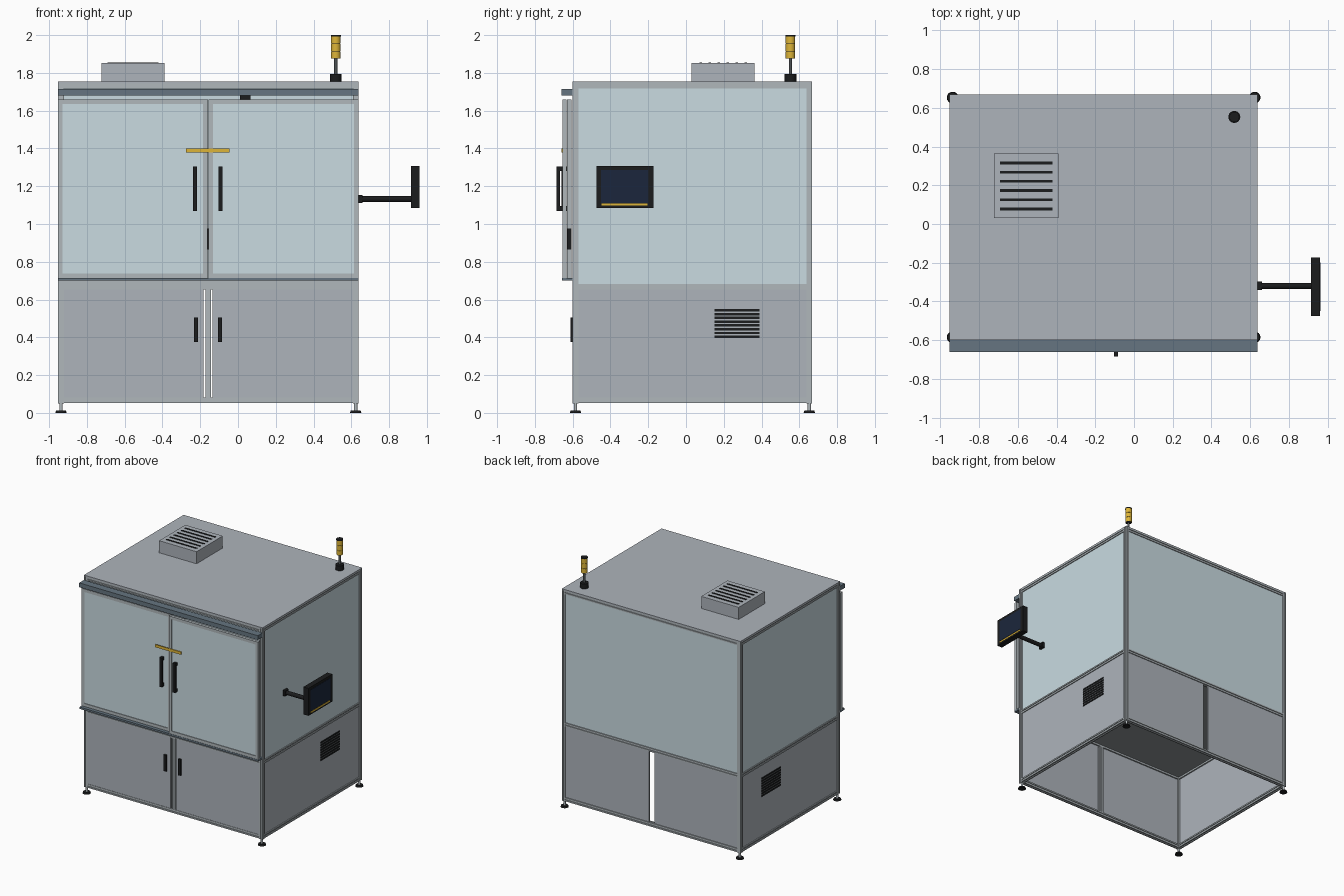
import bpy, bmesh, math
from mathutils import Vector, Matrix

if "Cube" in bpy.data.objects:
    bpy.data.objects.remove(bpy.data.objects["Cube"])

def mat(name, r, g, b):
    m = bpy.data.materials.new(name)
    lin = lambda c: c / 12.92 if c <= 0.04045 else ((c + 0.055) / 1.055) ** 2.4
    m.diffuse_color = (lin(r), lin(g), lin(b), 1)
    m.use_nodes = True
    m.node_tree.nodes["Principled BSDF"].inputs["Base Color"].default_value = m.diffuse_color
    return m

ALU = mat("aluminium_grey", .69, .72, .735)
PANEL = mat("panel_grey", .68, .705, .735)
GLASS = mat("pale_blue_glass", .79, .86, .885)
RAIL = mat("slate_blue", .40, .46, .505)
BLACK = mat("black", .105, .11, .115)
DARK = mat("dark_grey", .30, .32, .33)
STEEL = mat("steel_grey", .55, .58, .59)
NAVY = mat("navy_screen", .105, .15, .235)
YELLOW = mat("amber_yellow", .87, .71, .22)

def finish(name, bm, m):
    bmesh.ops.recalc_face_normals(bm, faces=bm.faces)
    me = bpy.data.meshes.new(name)
    bm.to_mesh(me)
    bm.free()
    me.materials.append(m)
    o = bpy.data.objects.new(name, me)
    bpy.context.collection.objects.link(o)
    return o

def box(name, m, x0, x1, y0, y1, z0, z1):
    bm = bmesh.new()
    bmesh.ops.create_cube(bm, size=1)
    for v in bm.verts:
        v.co = Vector(((x0 + x1) / 2 + v.co.x * (x1 - x0),
                       (y0 + y1) / 2 + v.co.y * (y1 - y0),
                       (z0 + z1) / 2 + v.co.z * (z1 - z0)))
    return finish(name, bm, m)

def rod(name, m, a, b, r, r2=None, n=24):
    a, b = Vector(a), Vector(b)
    bm = bmesh.new()
    rot = (b - a).to_track_quat('Z', 'Y').to_matrix().to_4x4()
    bmesh.ops.create_cone(bm, cap_ends=True, segments=n, radius1=r,
                          radius2=r if r2 is None else r2, depth=(b - a).length,
                          matrix=Matrix.Translation((a + b) / 2) @ rot)
    for f in bm.faces:
        f.smooth = len(f.verts) == 4
    for e in bm.edges:
        e.smooth = all(f.smooth for f in e.link_faces)
    return finish(name, bm, m)

W = 0.03  # width of the slotted frame profile

def beam(name, a, b):
    """Square extrusion with a slot down each side."""
    a, b = Vector(a), Vector(b)
    h, s, d = W / 2, .004, .006
    side = [(-h, -h), (-s, -h), (-s, -h + d), (s, -h + d), (s, -h)]
    bm = bmesh.new()
    vs = []
    rot = (b - a).to_track_quat('Z', 'Y').to_matrix()
    for q in range(4):
        r = Matrix.Rotation(q * math.pi / 2, 2)
        for p in side:
            c = r @ Vector(p)
            vs.append(bm.verts.new(a + rot @ Vector((c.x, c.y, 0))))
    f = bm.faces.new(vs)
    ext = bmesh.ops.extrude_face_region(bm, geom=[f])['geom']
    bmesh.ops.translate(bm, vec=b - a,
                        verts=[v for v in ext if isinstance(v, bmesh.types.BMVert)])
    return finish(name, bm, ALU)

# Main frame
X0, X1, Y0, Y1 = -.952, .638, -.60, .668
xa, xb, ya, yb = X0 + W / 2, X1 - W / 2, Y0 + W / 2, Y1 - W / 2
for x in (xa, xb):
    for y in (ya, yb):
        beam("corner_post", (x, y, .05), (x, y, 1.75))
        rod("foot_pad", BLACK, (x, y, 0), (x, y, .012), .03, .026)
        rod("foot_stem", ALU, (x, y, .012), (x, y, .055), .009, n=12)
for z in (.067, .668, 1.733):
    for y in (ya, yb):
        beam("cross_beam", (xa + W / 2, y, z), (xb - W / 2, y, z))
    for x in (xa, xb):
        beam("side_beam", (x, ya + W / 2, z), (x, yb - W / 2, z))
box("door_sill", ALU, X0 + W, X1 - W, Y0, Y0 + W, .683, .705)
beam("front_mullion", (-.158, ya, .08), (-.158, ya, .655))

# Wall panels, set just inside the frame faces
LO, HI = (.08, .655), (.683, 1.72)
T, I = .01, .007
for x0, x1 in ((X0 + I, X0 + I + T), (X1 - I - T, X1 - I)):
    box("lower_side_panel", PANEL, x0, x1, Y0 + W, Y1 - W, *LO)
    box("upper_side_window", GLASS, x0, x1, Y0 + W, Y1 - W, *HI)
box("rear_window", GLASS, X0 + W, X1 - W, Y1 - I - T, Y1 - I, *HI)
for x0, x1 in ((X0 + W, -.182), (-.134, X1 - W)):
    box("lower_rear_panel", PANEL, x0, x1, Y1 - I - T, Y1 - I, *LO)
    box("lower_front_door", PANEL, x0, x1, Y0 + .003, Y0 + .003 + T, *LO)
box("roof_panel", PANEL, X0, X1, Y0, Y1, 1.745, 1.755)
box("work_table", STEEL, X0 + W, X1 - W, Y0 + W, Y1 - W, .67, .685)

# Side ventilation slots
for x in (X0 + I, X1 - I):
    for i in range(8):
        z = .403 + i * .02
        box("side_vent_slot", BLACK, x - .004, x + .004, .15, .39, z - .0065, z + .0065)

# Sliding front doors on two tracks
def sliding_door(x0, x1, y0, y1):
    z0, z1, f = .715, 1.66, .024
    for a, b in ((x0, x0 + f), (x1 - f, x1)):
        box("sliding_door_stile", ALU, a, b, y0, y1, z0, z1)
    for a, b in ((z0, z0 + f), (z1 - f, z1)):
        box("sliding_door_rail", ALU, x0 + f, x1 - f, y0, y1, a, b)
    box("sliding_door_glass", GLASS, x0 + f, x1 - f, y0 + .005, y1 - .005, z0 + f, z1 - f)

sliding_door(X0, -.160, -.629, -.606)
sliding_door(-.157, X1, -.655, -.632)
box("top_track", RAIL, X0, X1, -.66, -.60, 1.68, 1.715)
box("bottom_track", RAIL, X0, X1, -.657, -.60, .70, .715)
box("door_sensor", BLACK, .01, .065, -.597, -.575, 1.658, 1.69)
box("door_lock", BLACK, -.164, -.157, -.631, -.606, .865, .975)
box("warning_bar", YELLOW, -.275, -.045, -.6595, -.653, 1.378, 1.40)

# Bow handles
def handle(name, x, y, z0, z1, d):
    box(name, BLACK, x - .011, x + .011, y - d, y - d * .4, z0, z1)
    for z in (z0, z1 - .025):
        box(name + "_mount", BLACK, x - .011, x + .011, y - d * .4, y, z, z + .025)

handle("sliding_handle", -.228, -.629, 1.07, 1.305, .03)
handle("sliding_handle", -.093, -.655, 1.07, 1.305, .03)
for x in (-.223, -.095):
    box("lower_handle", BLACK, x - .011, x + .011, -.612, -.595, .375, .505)

# Roof exhaust box with slats
box("exhaust_box", PANEL, -.723, -.39, .03, .363, 1.755, 1.852)
for i in range(6):
    y = .078 + i * .0475
    box("exhaust_slot", BLACK, -.692, -.42, y - .007, y + .007, 1.848, 1.855)

# Signal tower
bx, by = .518, .553
rod("tower_base", BLACK, (bx, by, 1.755), (bx, by, 1.795), .031)
rod("tower_pole", DARK, (bx, by, 1.795), (bx, by, 1.875), .009, n=16)
for i in range(3):
    z = 1.875 + i * .039
    rod("tower_lamp", YELLOW, (bx, by, z + .002), (bx, by, z + .039), .025)
    rod("tower_ring", BLACK, (bx, by, z), (bx, by, z + .002), .023)
rod("tower_cap", BLACK, (bx, by, 1.992), (bx, by, 2.0), .026)

# Control screen on its side arm
ym, zm = -.32, 1.132
box("arm_mount", BLACK, X1, X1 + .022, ym - .022, ym + .022, zm - .022, zm + .022)
rod("arm", BLACK, (X1 + .02, ym, zm), (.92, ym, zm), .016)
box("monitor_case", BLACK, .915, .96, -.475, -.172, 1.085, 1.306)
box("monitor_screen", NAVY, .957, .962, -.45, -.20, 1.112, 1.285)
box("monitor_strip", YELLOW, .957, .962, -.447, -.203, 1.097, 1.109)
